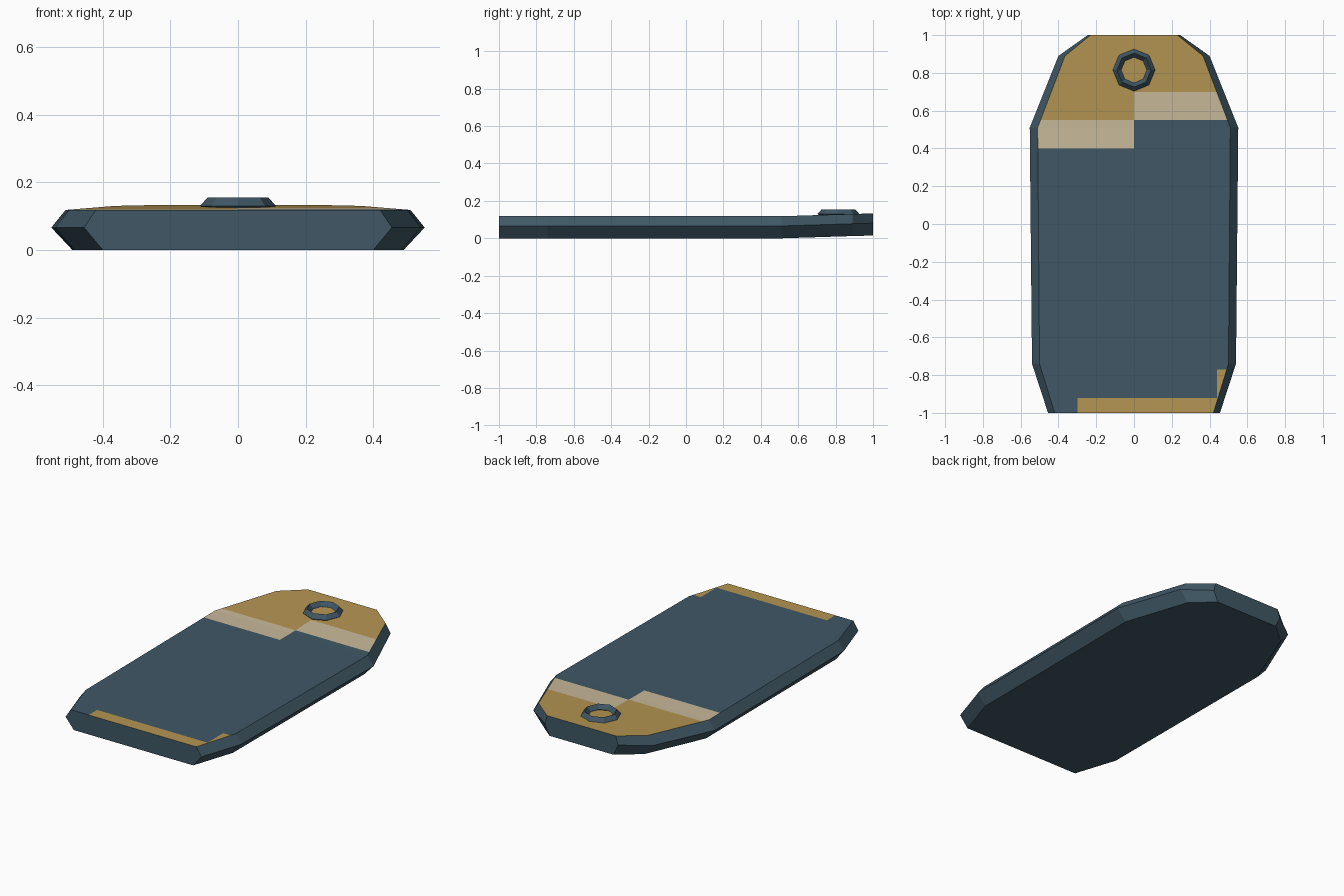
import bpy
import bmesh
import math

cube = bpy.data.objects.get("Cube")
if cube:
    bpy.data.objects.remove(cube)


def make_material(name, r, g, b):
    mat = bpy.data.materials.new(name)
    mat.use_nodes = True
    mat.diffuse_color = (r, g, b, 1)
    mat.node_tree.nodes["Principled BSDF"].inputs["Base Color"].default_value = (r, g, b, 1)
    return mat


BLUE, GOLD, CREAM = range(3)
materials = [
    make_material("slate_blue", 0.05, 0.097, 0.13),
    make_material("ochre_gold", 0.46, 0.30, 0.085),
    make_material("pale_cream", 0.58, 0.49, 0.32),
]


def finish(bm, name, mats):
    bmesh.ops.recalc_face_normals(bm, faces=bm.faces[:])
    mesh = bpy.data.meshes.new(name)
    bm.to_mesh(mesh)
    bm.free()
    for mat in mats:
        mesh.materials.append(mat)
    obj = bpy.data.objects.new(name, mesh)
    bpy.context.collection.objects.link(obj)
    return obj


def bridge(bm, a, b):
    for i in range(len(a)):
        j = (i + 1) % len(a)
        bm.faces.new((a[i], a[j], b[j], b[i]))


# Body stations: y, half widths at top, middle and bottom, lift of the section
stations = [
    (-1.0, 0.42, 0.455, 0.40, 0),
    (-0.74, 0.50, 0.54, 0.485, 0),
    (0.51, 0.51, 0.552, 0.49, 0),
    (0.89, 0.365, 0.40, 0.345, 0.012),
    (1.0, 0.23, 0.245, 0.215, 0.015),
]


def section(bm, y, top, mid, bottom, lift):
    side = [(top, 0.118), (mid, 0.066), (bottom, 0)]
    points = side + [(-x, z) for x, z in reversed(side)]
    return [bm.verts.new((x, y, z + lift)) for x, z in points]


def paint(x, y):
    if y > 0.70 or (x < 0 and y > 0.55):
        return GOLD
    if y > (0.40 if x < 0 else 0.55):
        return CREAM
    if (y < -0.92 and x > -0.30) or (y < -0.77 and x > 0.44):
        return GOLD
    return BLUE


bm = bmesh.new()
rings = [section(bm, *s) for s in stations]
for a, b in zip(rings, rings[1:]):
    bridge(bm, a, b)
bm.faces.new(rings[0])
bm.faces.new(rings[-1])
bmesh.ops.recalc_face_normals(bm, faces=bm.faces[:])

# Cut the colour borders into the top only
cuts = [("y", v) for v in (-0.92, -0.77, 0.40, 0.55, 0.70)]
cuts += [("x", v) for v in (-0.30, 0, 0.44)]
for axis, value in cuts:
    bm.normal_update()
    top = [f for f in bm.faces if f.normal.z > 0.95]
    geom = set(top)
    for f in top:
        geom.update(f.edges)
        geom.update(f.verts)
    direction = (1, 0, 0) if axis == "x" else (0, 1, 0)
    bmesh.ops.bisect_plane(bm, geom=list(geom), dist=1e-5,
                           plane_co=[value * d for d in direction], plane_no=direction)
bm.normal_update()
for f in bm.faces:
    if f.normal.z > 0.95:
        c = f.calc_center_median()
        f.material_index = paint(c.x, c.y)
finish(bm, "tag_body", materials)

# Eyelet: eight-sided ring with a diamond cross-section
bm = bmesh.new()
profile = [(0.112, 0.130), (0.09, 0.155), (0.068, 0.130), (0.09, 0.110)]
loops = []
for i in range(8):
    a = math.tau * i / 8
    loops.append([bm.verts.new((r * math.cos(a), 0.815 + r * math.sin(a), z))
                  for r, z in profile])
for i in range(8):
    bridge(bm, loops[i], loops[(i + 1) % 8])
finish(bm, "eyelet_ring", [materials[BLUE]])
